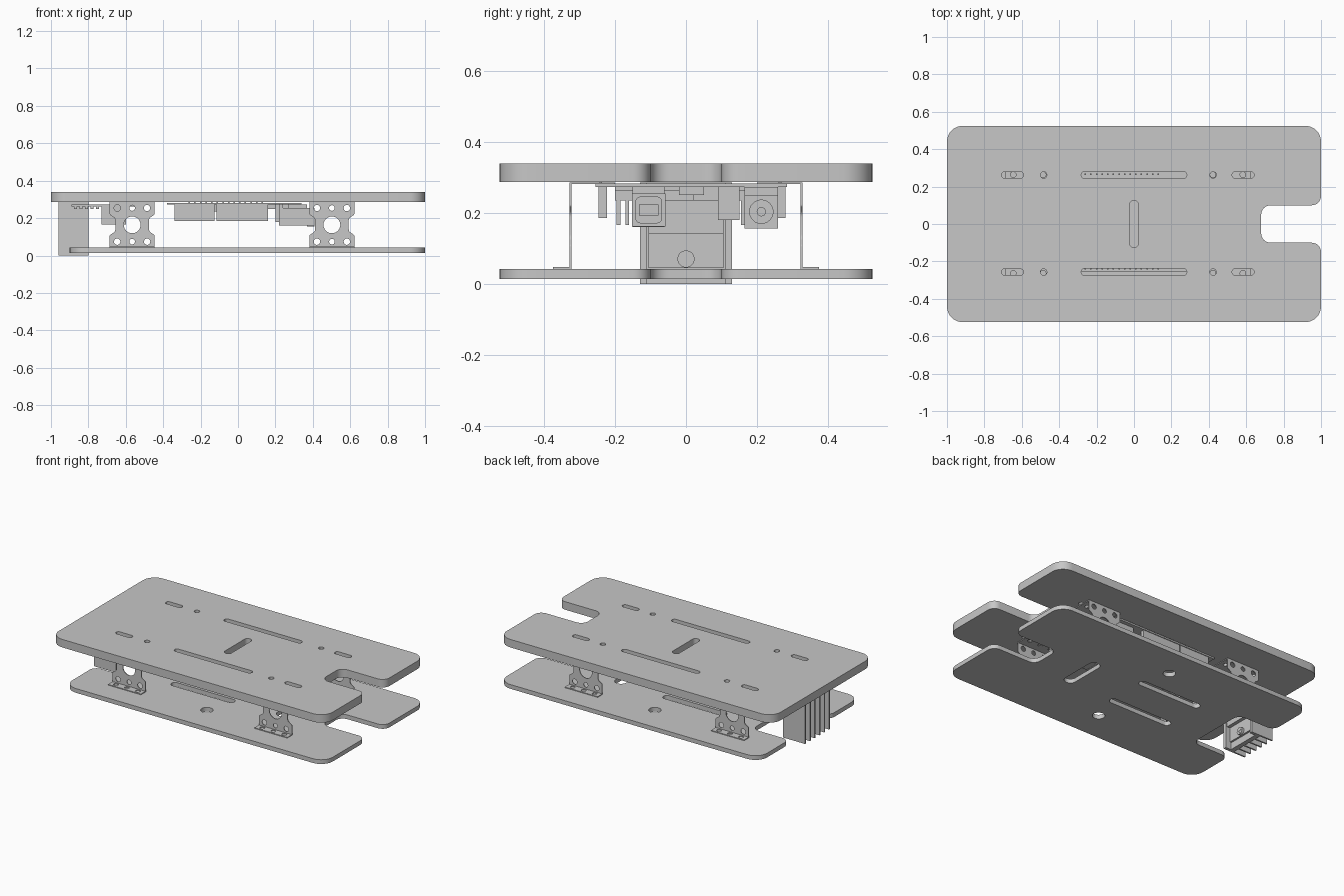
import bpy, bmesh, math
from mathutils import Vector, Matrix

cube = bpy.data.objects.get("Cube")
if cube:
    bpy.data.objects.remove(cube)

grey = bpy.data.materials.new("plain grey")
grey.use_nodes = True
grey.diffuse_color = (0.57, 0.57, 0.57, 1)
grey.node_tree.nodes["Principled BSDF"].inputs["Base Color"].default_value = grey.diffuse_color


def finish(name, bm, smooth=False):
    bmesh.ops.recalc_face_normals(bm, faces=bm.faces)
    mesh = bpy.data.meshes.new(name)
    bm.to_mesh(mesh)
    bm.free()
    mesh.materials.append(grey)
    ob = bpy.data.objects.new(name, mesh)
    bpy.context.collection.objects.link(ob)
    if smooth:
        bpy.ops.object.select_all(action='DESELECT')
        ob.select_set(True)
        bpy.context.view_layer.objects.active = ob
        bpy.ops.object.shade_smooth_by_angle(angle=math.radians(30))
    return ob


def rounded(corners, steps=8):
    """Polygon of (x, y, radius) with each corner turned into an arc."""
    pts = []
    for i, (x, y, r) in enumerate(corners):
        p = Vector((x, y))
        if r == 0:
            pts.append(p)
            continue
        a = (Vector(corners[i - 1][:2]) - p).normalized()
        b = (Vector(corners[(i + 1) % len(corners)][:2]) - p).normalized()
        half = a.angle(b) / 2
        c = p + (a + b).normalized() * r / math.sin(half)
        start = (p + a * r / math.tan(half) - c).normalized()
        end = (p + b * r / math.tan(half) - c).normalized()
        pts += [c + start.slerp(end, k / steps) * r for k in range(steps + 1)]
    return pts


def rect(x0, x1, y0, y1, r=0, steps=6):
    return rounded([(x0, y0, r), (x1, y0, r), (x1, y1, r), (x0, y1, r)], steps)


def slot(x, y, w, h):
    return rect(x - w / 2, x + w / 2, y - h / 2, y + h / 2, min(w, h) * 0.499)


def sheet(name, loops, thick, matrix):
    """Outline plus holes, filled and extruded about its own plane."""
    cu = bpy.data.curves.new(name, 'CURVE')
    cu.dimensions, cu.fill_mode, cu.extrude = '2D', 'BOTH', thick / 2
    for loop in loops:
        sp = cu.splines.new('POLY')
        sp.points.add(len(loop) - 1)
        for q, p in zip(sp.points, loop):
            q.co = (p.x, p.y, 0, 1)
        sp.use_cyclic_u = True
    tmp = bpy.data.objects.new(name, cu)
    bpy.context.collection.objects.link(tmp)
    mesh = bpy.data.meshes.new_from_object(tmp)
    bpy.data.objects.remove(tmp)
    bm = bmesh.new()
    bm.from_mesh(mesh)
    bpy.data.meshes.remove(mesh)
    bmesh.ops.remove_doubles(bm, verts=bm.verts, dist=1e-5)
    bm.transform(matrix)
    return finish(name, bm, True)


def add_box(bm, x, y, z):
    m = Matrix.Translation([(a + b) / 2 for a, b in (x, y, z)])
    m = m @ Matrix.Diagonal([b - a for a, b in (x, y, z)] + [1])
    bmesh.ops.create_cube(bm, size=1, matrix=m)


def boxes(name, *items):
    bm = bmesh.new()
    for item in items:
        add_box(bm, *item)
    return finish(name, bm)


def rod(name, radius, depth, centre):
    m = Matrix.Translation(centre) @ Matrix.Rotation(math.pi / 2, 4, 'Y')
    return sheet(name, [slot(0, 0, 2 * radius, 2 * radius)], depth, m)


def notch(x, depth, half, r, flip):
    """Corners of an end notch; flip -1 gives the opposite end."""
    pts = [(x, -half, r), (depth, -half, r), (depth, half, r), (x, half, r)]
    return [(a, b * flip, c) for a, b, c in pts]


W, R = 0.525, 0.085

# top deck with mounting slots
outline = rounded([(-1, W, R), (-1, -W, R), (1, -W, R)] + notch(1, 0.68, 0.10, 0.05, 1) + [(1, W, R)])
holes = [slot(0, 0, 0.048, 0.25)]
for y in (-0.257, 0.262):
    holes += [slot(0, y, 0.565, 0.036), slot(-0.65, y, 0.118, 0.034), slot(0.583, y, 0.118, 0.034)]
    holes += [slot(x, y, 0.034, 0.034) for x in (-0.483, 0.423)]
sheet("top_deck", [outline] + holes, 0.053, Matrix.Translation((0, 0, 0.313)))

# bottom deck with a notch at both ends
outline = rounded([(1, W, R), (-0.9, W, R)] + notch(-0.9, -0.63, 0.21, 0.05, -1)
                  + [(-0.9, -W, R), (1, -W, R)] + notch(1, 0.68, 0.10, 0.05, 1))
holes = [slot(0.4, 0, 0.075, 0.29)]
for s in (-1, 1):
    holes += [slot(-0.16, s * 0.135, 0.46, 0.05), slot(0, s * 0.325, 0.075, 0.075)]
sheet("bottom_deck", [outline] + holes, 0.028, Matrix.Translation((0, 0, 0.028)))

# perforated sheet brackets joining the decks
T = 0.005
profile = []
for s in (1, -1):
    profile += [(s * x, s * z, r) for x, z, r in (
        (0.12, -0.122, 0), (0.12, -0.055, 0.008), (0.09, -0.035, 0.02),
        (0.09, 0.035, 0.02), (0.12, 0.055, 0.008), (0.12, 0.122, 0))]
web = [rounded(profile, 4), slot(0, 0, 0.09, 0.09)]
web += [slot(x, z, 0.034, 0.034) for x in (-0.08, 0.08) for z in (-0.09, 0.09)]
web += [slot(0, z, 0.03, 0.03) for z in (-0.09, 0.09)]
upright = Matrix.Rotation(math.pi / 2, 4, 'X')
for end, x in (("right", -0.566), ("left", 0.502)):
    for side, s in (("front", -1), ("back", 1)):
        label = f"{side}_{end}_bracket"
        sheet(label + "_web", web, T, Matrix.Translation((x, s * 0.325, 0.164)) @ upright)
        for part, y0, y1, z in (("top", 0.2, 0.327, 0.283), ("foot", 0.323, 0.375, 0.0445)):
            half = (y1 - y0) / 2
            flange = [rect(-0.12, 0.12, -half, half)]
            flange += [slot(dx, 0, 0.03, 0.03) for dx in (-0.08, 0, 0.08)]
            sheet(f"{label}_{part}", flange, T, Matrix.Translation((x, s * (y0 + y1) / 2, z)))

# finned heat sink, regulator and screw
fins = [((-0.96, -0.85), (y - 0.005, y + 0.005), (0, 0.285))
        for y in (-0.125, -0.075, -0.025, 0.025, 0.075, 0.125)]
lips = [((-0.86, -0.80), (s * 0.12 - 0.01, s * 0.12 + 0.01), (0, 0.285)) for s in (-1, 1)]
boxes("heat_sink", ((-0.87, -0.84), (-0.13, 0.13), (0, 0.285)), *fins, *lips)
boxes("regulator", ((-0.84, -0.805), (-0.105, 0.105), (0.14, 0.26)),
      ((-0.84, -0.828), (-0.105, 0.105), (0.045, 0.14)))
rod("regulator_screw", 0.024, 0.016, (-0.82, 0, 0.07))
boxes("screw_cross", ((-0.812, -0.81), (-0.015, 0.015), (0.067, 0.073)),
      ((-0.812, -0.81), (-0.003, 0.003), (0.055, 0.085)))

# controller board with pin headers and chips
boxes("controller_board", ((-0.38, 0.34), (-0.255, 0.285), (0.272, 0.282)))
headers = [((a, b), (y - 0.012, y + 0.012), (0.185, 0.272))
           for a, b in ((-0.34, -0.125), (-0.115, 0.16)) for y in (-0.235, 0.268)]
boxes("pin_headers", *headers)
boxes("header_pins", *[((x - 0.004, x + 0.004), (y - 0.004, y + 0.004), (0.28, 0.295))
                       for x in [-0.26 + 0.03 * k for k in range(14)] for y in (-0.24, 0.265)])
boxes("chips", ((-0.3, 0.06), (0.02, 0.09), (0.235, 0.272)), ((0.12, 0.2), (-0.02, 0.05), (0.25, 0.272)),
      ((0.2, 0.27), (0.09, 0.15), (0.18, 0.272)))

# square data socket
facing = Matrix(((0, 0, 1, 0), (1, 0, 0, 0), (0, 1, 0, 0), (0, 0, 0, 1)))
square = rect(-0.047, 0.047, -0.047, 0.047)
sheet("data_socket_shell", [square, rect(-0.036, 0.036, -0.036, 0.036, 0.012)], 0.19,
      Matrix.Translation((0.315, -0.105, 0.208)) @ facing)
boxes("data_socket_core", ((0.22, 0.40), (-0.132, -0.078), (0.193, 0.223)),
      ((0.22, 0.24), (-0.15, -0.06), (0.16, 0.272)))

# round power socket
sheet("power_socket_face", [square, slot(0, 0, 0.066, 0.066)], 0.04,
      Matrix.Translation((0.39, 0.212, 0.203)) @ facing)
boxes("power_socket_body", ((0.22, 0.37), (0.165, 0.259), (0.17, 0.272)))
rod("power_socket_pin", 0.013, 0.05, (0.38, 0.212, 0.203))

# driver board with a block of heat fins and terminals
boxes("driver_board", ((-0.89, -0.5), (-0.2, 0.2), (0.262, 0.272)))
boxes("driver_fins", *[((-0.73, -0.6), (y - 0.005, y + 0.005), (0.165, 0.262))
                       for y in (-0.19, -0.165, 0.16, 0.185)], ((-0.73, -0.6), (-0.2, 0.2), (0.235, 0.262)))
boxes("driver_terminals", *[((x - 0.008, x + 0.008), (-0.2, -0.18), (0.25, 0.262))
                            for x in [-0.87 + 0.03 * k for k in range(6)]])
